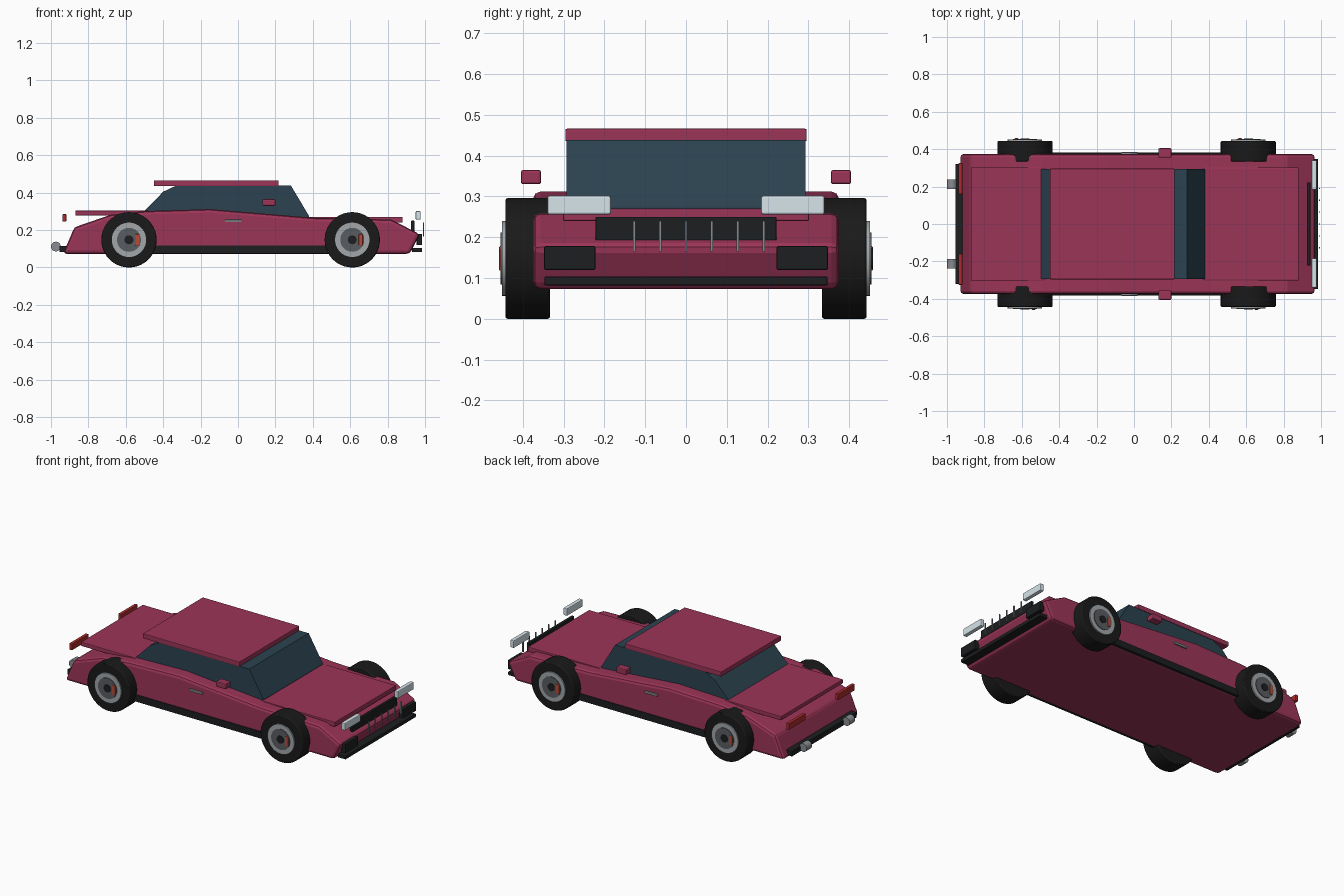
import bpy, bmesh, math
from mathutils import Matrix

if "Cube" in bpy.data.objects:
    bpy.data.objects.remove(bpy.data.objects["Cube"])


def material(name, rgb):
    m = bpy.data.materials.new(name)
    m.diffuse_color = (*rgb, 1)
    m.use_nodes = True
    m.node_tree.nodes["Principled BSDF"].inputs["Base Color"].default_value = m.diffuse_color
    return m


PAINT = material("paint", (0.33, 0.035, 0.095))
GLASS = material("glass", (0.024, 0.055, 0.08))
BLACK = material("black", (0.012, 0.013, 0.014))
RUBBER = material("rubber", (0.010, 0.010, 0.010))
RIM = material("rim", (0.36, 0.39, 0.41))
DARK = material("dark_metal", (0.10, 0.11, 0.12))
STEEL = material("steel", (0.25, 0.27, 0.29))
LAMP = material("lamp", (0.68, 0.78, 0.83))
RED = material("red", (0.42, 0.025, 0.025))
CALIPER = material("caliper_red", (0.50, 0.07, 0.04))


def finish(name, bm, mat, bevel=0, segments=2):
    bmesh.ops.recalc_face_normals(bm, faces=bm.faces)
    mesh = bpy.data.meshes.new(name)
    bm.to_mesh(mesh)
    bm.free()
    mesh.materials.append(mat)
    ob = bpy.data.objects.new(name, mesh)
    bpy.context.collection.objects.link(ob)
    if bevel:
        b = ob.modifiers.new("bevel", 'BEVEL')
        b.width, b.segments = bevel, segments
        b.limit_method, b.angle_limit = 'ANGLE', math.radians(40)
    return ob


def box(name, x, y, z, mat, bevel=0.003):
    """Box from (min, max) ranges."""
    bm = bmesh.new()
    bmesh.ops.create_cube(bm, size=1)
    for v in bm.verts:
        for i, r in enumerate((x, y, z)):
            v.co[i] = (r[0] + r[1]) / 2 + v.co[i] * (r[1] - r[0])
    return finish(name, bm, mat, bevel)


def pair(name, x, y, z, mat, bevel=0.003):
    """Box on +y and its mirror on -y."""
    box(name + "_left", x, y, z, mat, bevel)
    box(name + "_right", x, (-y[1], -y[0]), z, mat, bevel)


def side_profile(name, pts, half, mat, bevel=0):
    """Side outline in x, z extruded across the width."""
    bm = bmesh.new()
    face = bm.faces.new([bm.verts.new((x, -half, z)) for x, z in pts])
    new = bmesh.ops.extrude_face_region(bm, geom=[face])["geom"]
    for v in new:
        if isinstance(v, bmesh.types.BMVert):
            v.co.y = half
    return finish(name, bm, mat, bevel)


def disc(name, x, y, z, r, mat, bevel=0, n=40):
    """Cylinder along y, y = (min, max)."""
    bm = bmesh.new()
    bmesh.ops.create_cone(bm, cap_ends=True, segments=n, radius1=r, radius2=r, depth=y[1] - y[0])
    bm.transform(Matrix.Translation((x, (y[0] + y[1]) / 2, z)) @ Matrix.Rotation(math.pi / 2, 4, 'X'))
    ob = finish(name, bm, mat, bevel)
    bpy.context.view_layer.objects.active = ob
    ob.select_set(True)
    bpy.ops.object.shade_smooth_by_angle(angle=math.radians(30))
    ob.select_set(False)


# body, cabin and panels
side_profile("body", [(-0.935, 0.073), (-0.875, 0.215), (-0.68, 0.282), (-0.49, 0.302), (-0.15, 0.312),
                      (0.40, 0.266), (0.82, 0.256), (0.972, 0.178), (0.918, 0.073)], 0.375, PAINT, 0.018)
side_profile("cabin_glass", [(-0.50, 0.25), (-0.50, 0.302), (-0.40, 0.405), (-0.33, 0.438), (0.283, 0.438),
                             (0.38, 0.275), (0.38, 0.25)], 0.293, GLASS)
box("roof", (-0.45, 0.217), (-0.296, 0.296), (0.435, 0.466), PAINT, 0.004)
box("hood", (0.37, 0.88), (-0.302, 0.302), (0.24, 0.27), PAINT, 0.004)
box("rear_deck", (-0.87, -0.48), (-0.305, 0.305), (0.278, 0.304), PAINT, 0.004)
pair("side_sill", (-0.47, 0.49), (0.35, 0.381), (0.075, 0.118), BLACK)
pair("mirror", (0.13, 0.20), (0.355, 0.405), (0.33, 0.365), PAINT, 0.006)
pair("door_handle", (-0.07, 0.02), (0.36, 0.384), (0.242, 0.256), STEEL)

# nose
box("grille", (0.925, 0.943), (-0.222, 0.222), (0.19, 0.25), BLACK)
for i in range(6):
    y = -0.127 + i * 0.0635
    box(f"grille_slat_{i + 1}", (0.988, 0.995), (y - 0.003, y + 0.003), (0.165, 0.24), STEEL, 0)
pair("air_intake", (0.955, 0.985), (0.222, 0.348), (0.12, 0.178), BLACK)
box("front_lip", (0.93, 0.985), (-0.347, 0.347), (0.082, 0.104), BLACK)
pair("headlight", (0.95, 0.976), (0.184, 0.34), (0.256, 0.302), LAMP, 0.005)

# tail
pair("taillight", (-0.938, -0.918), (0.16, 0.325), (0.245, 0.285), RED)
box("rear_bumper", (-0.955, -0.90), (-0.32, 0.32), (0.082, 0.116), BLACK)
for side, s in (("left", 1), ("right", -1)):
    yc = 0.212 * s
    disc(f"exhaust_{side}", -0.974, (yc - 0.026, yc + 0.026), 0.112, 0.026, STEEL, 0, 20)

# wheels, the right side turned half way round relative to the left
for end, cx in (("front", 0.611), ("rear", -0.583)):
    for side, s in (("left", 1), ("right", -1)):
        def span(a, b):
            return (a, b) if s > 0 else (-b, -a)
        tag, cz = f"{end}_{side}", 0.148
        disc("tyre_" + tag, cx, span(0.333, 0.443), cz, 0.148, RUBBER, 0.006)
        disc("rim_" + tag, cx, span(0.42, 0.451), cz, 0.092, RIM)
        disc("brake_disc_" + tag, cx, span(0.44, 0.455), cz, 0.064, DARK)
        disc("hub_" + tag, cx, span(0.44, 0.458), cz, 0.024, BLACK, 0, 20)
        xc = cx - 0.045 * s
        box("caliper_" + tag, (xc - 0.011, xc + 0.011), span(0.44, 0.4585), (cz - 0.03, cz + 0.03), CALIPER)
